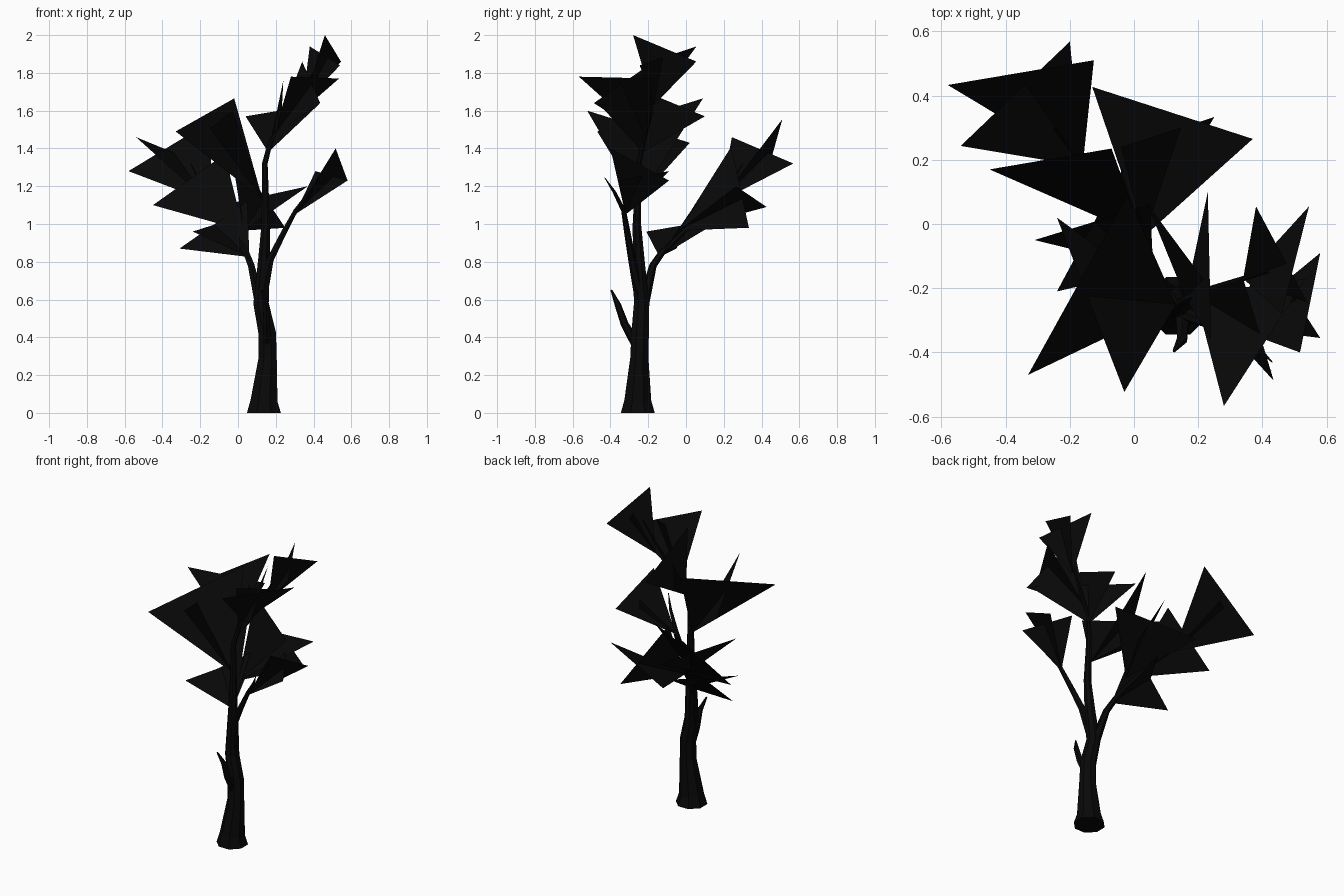
import bpy, bmesh, math
from mathutils import Vector

black = bpy.data.materials.new("soot black")
black.diffuse_color = (0.0025, 0.0025, 0.0025, 1)


def finish(bm, name):
    mesh = bpy.data.meshes.new(name)
    bm.to_mesh(mesh)
    bm.free()
    mesh.materials.append(black)
    obj = bpy.data.objects.new(name, mesh)
    bpy.context.collection.objects.link(obj)


def limb(name, path, sides):
    """Faceted tapering tube through (x, y, z, radius) points."""
    bm = bmesh.new()
    pts = [Vector(p[:3]) for p in path]
    rings = []
    for i, p in enumerate(pts):
        t = pts[min(i + 1, len(pts) - 1)] - pts[max(i - 1, 0)]
        t = Vector((0, 0, 1)) if p.z == 0 else t.normalized()
        u = Vector((0, 1, 0)).cross(t).normalized()
        v = t.cross(u)
        rings.append([bm.verts.new(p + path[i][3] * (u * math.cos(a) + v * math.sin(a)))
                      for a in (2 * math.pi * (k + 0.5) / sides for k in range(sides))])
    for a, b in zip(rings, rings[1:]):
        for k in range(sides):
            m = (k + 1) % sides
            bm.faces.new((a[k], a[m], b[m], b[k]))
    bm.faces.new(rings[0][::-1])
    bm.faces.new(rings[-1])
    finish(bm, name)


def leaves(name, apex, *edges):
    """Flat triangular leaf sheets fanning out from one apex."""
    bm = bmesh.new()
    for a, b in edges:
        bm.faces.new([bm.verts.new(p) for p in (apex, a, b)])
    finish(bm, name)


# trunk and main stem
limb("trunk", [(.137, -.255, 0, .097), (.138, -.255, .065, .077), (.157, -.247, .29, .052),
               (.155, -.243, .42, .05), (.122, -.235, .58, .044), (.137, -.25, .8, .034),
               (.147, -.26, 1.0, .024), (.142, -.25, 1.32, .016), (.17, -.23, 1.43, .014),
               (.25, -.2, 1.55, .011), (.34, -.17, 1.7, .008), (.42, -.15, 1.84, .003)], 8)

# side branches
limb("left_branch", [(.12, -.23, .56, .032), (.07, -.175, .78, .02), (.045, -.13, .845, .018),
                     (.01, -.05, .92, .015), (-.06, .06, 1.03, .012), (-.17, .2, 1.15, .009),
                     (-.25, .3, 1.32, .003)], 6)
limb("right_branch", [(.13, -.245, .62, .03), (.17, -.285, .81, .021), (.24, -.31, .95, .017),
                      (.305, -.33, 1.07, .013), (.38, -.38, 1.17, .009), (.43, -.43, 1.245, .002)], 6)
limb("front_stub", [(.155, -.25, .34, .028), (.15, -.325, .47, .021), (.15, -.36, .57, .017),
                    (.125, -.395, .65, .005)], 6)

# crown at the very top
leaves("top_leaves", (.34, -.17, 1.63),
       ((.46, -.28, 2.0), (.545, .055, 1.86)),
       ((.38, .055, 1.94), (.54, -.245, 1.84)))
# upper crown
leaves("upper_leaves", (.19, -.22, 1.47),
       ((.28, -.567, 1.78), (.535, -.17, 1.77)),
       ((.435, -.488, 1.64), (.34, -.17, 1.86)))
leaves("stem_leaves", (.16, -.23, 1.38),
       ((.04, .065, 1.57), (.43, -.46, 1.635)),
       ((.24, -.36, 1.76), (.23, .1, 1.57)))
# right branch
leaves("right_leaves", (.3, -.32, 1.05),
       ((.58, -.09, 1.23), (.517, -.4, 1.4)),
       ((.58, -.355, 1.23), (.41, -.09, 1.28)))
# front left
leaves("front_leaves", (.13, -.25, 1.13),
       ((-.33, -.47, 1.49), (-.02, .09, 1.665)),
       ((-.03, -.523, 1.6), (-.24, .02, 1.43)))
# back left
leaves("back_leaves", (-.16, .18, 1.12),
       ((-.58, .433, 1.28), (-.125, .51, 1.555)),
       ((-.54, .243, 1.46), (-.2, .568, 1.32)))
leaves("middle_leaves", (.03, -.04, .965),
       ((-.13, .427, 1.09), (.37, .265, 1.2)),
       ((.25, .333, .98), (-.04, .24, 1.41)),
       ((-.45, .17, 1.1), (-.07, .235, 1.37)))
# lowest leaves
leaves("low_leaves", (.06, -.14, .825),
       ((-.24, -.21, .96), (-.02, .2, 1.03)),
       ((-.31, -.05, .87), (.05, .06, 1.12)))
